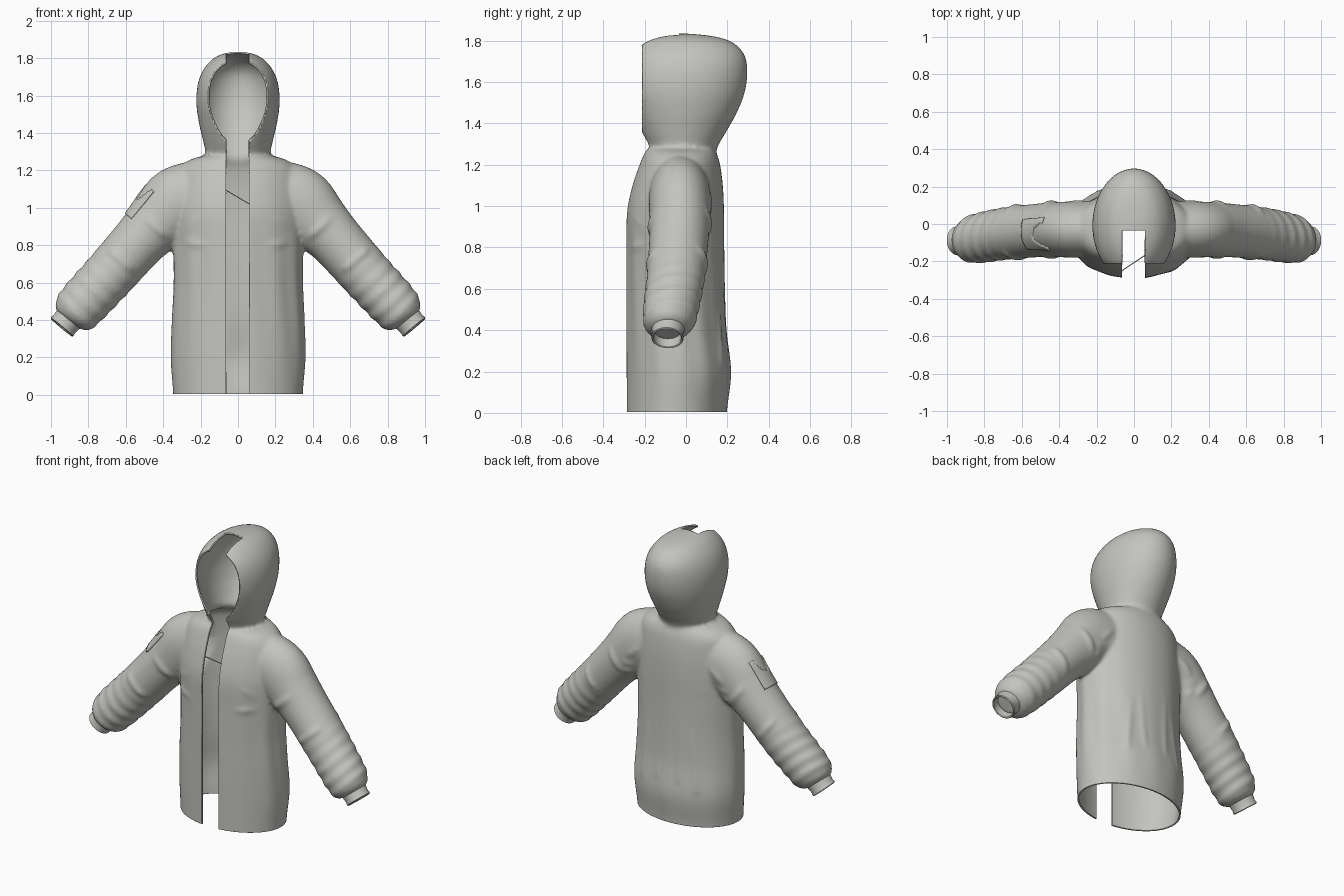
import bpy, bmesh, math
from mathutils import Vector, Matrix

cube = bpy.data.objects.get("Cube")
if cube:
    bpy.data.objects.remove(cube)

cloth = bpy.data.materials.new("warm_grey_cloth")
cloth.use_nodes = True
COLOR = (0.55, 0.55, 0.52, 1)
cloth.diffuse_color = COLOR
cloth.node_tree.nodes["Principled BSDF"].inputs["Base Color"].default_value = COLOR


def add_object(name, bm):
    me = bpy.data.meshes.new(name)
    bm.to_mesh(me)
    bm.free()
    ob = bpy.data.objects.new(name, me)
    bpy.context.scene.collection.objects.link(ob)
    me.materials.append(cloth)
    return ob


def smooth_keys(keys, steps):
    """Catmull-Rom interpolation of tuples."""
    out = []
    for i in range(len(keys) - 1):
        a, b, c, d = (keys[min(max(i + k, 0), len(keys) - 1)] for k in (-1, 0, 1, 2))
        for s in range(steps):
            t = s / steps
            out.append(tuple(q + t / 2 * (r - p + t * (2 * p - 5 * q + 4 * r - w + t * (3 * (q - r) + w - p)))
                             for p, q, r, w in zip(a, b, c, d)))
    return out + [keys[-1]]


def loft(bm, rings, cap=True):
    loops = [[bm.verts.new(p) for p in ring] for ring in rings]
    n = len(loops[0])
    for a, b in zip(loops, loops[1:]):
        for i in range(n):
            bm.faces.new((a[i], a[(i + 1) % n], b[(i + 1) % n], b[i]))
    if cap:
        bm.faces.new(loops[0][::-1])
        bm.faces.new(loops[-1])


def upright_rings(keys, folds=0.0):
    """Horizontal ellipses from (height, half width, front, back)."""
    rings = []
    for z, w, f, b in smooth_keys(keys, 6):
        ring = []
        for i in range(96):
            a = math.tau * i / 96
            fade = max(0, math.sin(math.pi * min(max(z, 0) / 1.1, 1)))
            k = 1 + folds * fade * math.sin(13 * a + 2 * z) * (0.6 + 0.4 * math.sin(a + 4 * z))
            ring.append((w * k * math.cos(a), (f + b) / 2 + (b - f) / 2 * k * math.sin(a), z))
        rings.append(ring)
    return rings


def sleeve_rings(side):
    """Tilted ellipses along the arm: (x, y, z, in-plane radius, depth radius)."""
    keys = [(.20, -.03, 1.04, .215, .15), (.32, -.03, 1.02, .20, .15), (.42, -.03, .93, .172, .147),
            (.52, -.035, .83, .148, .143), (.68, -.05, .65, .14, .14), (.80, -.07, .52, .136, .135),
            (.86, -.08, .455, .13, .128), (.895, -.085, .42, .11, .108), (.912, -.087, .40, .07, .07)]
    pts = smooth_keys(keys, 10)
    rings = []
    for i, (x, y, z, r, d) in enumerate(pts):
        p, q = pts[max(i - 1, 0)], pts[min(i + 1, len(pts) - 1)]
        t = Vector((q[0] - p[0], 0, q[2] - p[2])).normalized()
        if i < 4:
            t = Vector((1, 0, -.1)).normalized()
        up = Vector((-t.z, 0, t.x))
        ring = []
        for j in range(48):
            a = math.tau * j / 48
            gather = max(0, min(1, (x - .6) / .15)) * max(0, min(1, (.92 - x) / .06))
            k = 1 + .032 * gather * math.sin(x * 118 + 1.2 * math.sin(a))
            v = Vector((x, y, z)) + up * (r * k * math.cos(a)) + Vector((0, d * k * math.sin(a), 0))
            ring.append((side * v.x, v.y, v.z))
        rings.append(ring if side > 0 else ring[::-1])
    return rings


# Solid volumes of the torso, sleeves and hood, fused into one skin
bm = bmesh.new()
loft(bm, upright_rings([
    (-.05, .345, -.29, .195), (.03, .348, -.29, .2), (.2, .36, -.29, .217), (.4, .354, -.29, .195),
    (.6, .345, -.29, .188), (.8, .348, -.29, .185), (.97, .35, -.288, .184), (1.1, .335, -.262, .178),
    (1.2, .315, -.228, .165), (1.25, .27, -.208, .15), (1.275, .2, -.195, .14)], .011))
for s in (1, -1):
    loft(bm, sleeve_rings(s))
loft(bm, upright_rings([
    (1.2, .168, -.18, .14), (1.28, .17, -.185, .15), (1.36, .187, -.225, .195), (1.45, .208, -.265, .245),
    (1.55, .222, -.30, .284), (1.65, .217, -.305, .297), (1.73, .19, -.28, .283), (1.79, .142, -.22, .228),
    (1.82, .09, -.15, .14), (1.834, .03, -.08, .02)]))
bmesh.ops.recalc_face_normals(bm, faces=bm.faces)
jacket = add_object("jacket_shell", bm)
rm = jacket.modifiers.new("fuse", 'REMESH')
rm.mode, rm.voxel_size = 'VOXEL', .012
sm = jacket.modifiers.new("soften", 'SMOOTH')
sm.factor, sm.iterations = .5, 5
fused = bpy.data.meshes.new_from_object(jacket.evaluated_get(bpy.context.evaluated_depsgraph_get()))
jacket.modifiers.clear()

# Cloth creases around the armpits, shoulders and elbows: start, end, height
CREASES = [((.37, -.2, .85), (.2, -.27, .95), .013), ((.36, -.2, .82), (.17, -.27, .8), .012),
           ((.36, -.2, .9), (.27, -.25, 1.08), .01), ((.36, .1, .86), (.22, .17, .7), .012),
           ((.36, .12, .92), (.2, .17, .88), .01), ((.33, .12, .98), (.22, .17, 1.1), .012),
           ((.37, -.17, .83), (.5, -.17, .95), .011), ((.56, -.18, .66), (.72, -.16, .8), .012),
           ((.6, .1, .68), (.7, .07, .82), .011), ((.4, .12, .85), (.5, .11, 1.0), .011),
           ((.2, .18, .25), (.16, .18, .62), .01), ((.08, .2, .3), (.1, .2, .7), .008)]
bm = bmesh.new()
bm.from_mesh(fused)
bm.normal_update()
for v in bm.verts:
    p = Vector((abs(v.co.x), v.co.y, v.co.z))
    lift = 0
    for a, b, h in CREASES:
        a, b = Vector(a), Vector(b)
        t = max(0, min(1, (p - a).dot(b - a) / (b - a).length_squared))
        dist = (p - a.lerp(b, t)).length
        if dist < .08:
            lift += h * math.exp(-(dist / .022) ** 2) * math.sin(math.pi * (.15 + .8 * t))
    v.co += v.normal * lift


def slice_at(co, no, keep=lambda c: True):
    faces = [f for f in bm.faces if keep(f.calc_center_median())]
    geom = set(faces)
    for f in faces:
        geom.update(f.edges)
        geom.update(f.verts)
    bmesh.ops.bisect_plane(bm, geom=list(geom), plane_co=co, plane_no=no, dist=1e-5)


# Open the front, the face of the hood and the hem
slot = lambda c: -.09 < c.x < .09
slice_at((-.064, 0, 0), (1, 0, 0), slot)
slice_at((.06, 0, 0), (1, 0, 0), slot)
slice_at((0, -.035, 0), (0, 1, 0), slot)
slice_at((0, 0, .004), (0, 0, 1))
slice_at((0, -.212, 0), (0, 1, 0), lambda c: c.z > 1.26)


def opened(c):
    return (-.064 < c.x < .06 and c.y < -.035) or c.z < .004 or (c.z > 1.26 and c.y < -.212)


bmesh.ops.delete(bm, geom=[f for f in bm.faces if opened(f.calc_center_median())], context='FACES')
bm.to_mesh(jacket.data)
bm.free()
shell = jacket.modifiers.new("thickness", 'SOLIDIFY')
shell.thickness, shell.offset = .01, -1

# Knitted cuffs, open at the wrist
for s, name in ((1, "left_cuff"), (-1, "right_cuff")):
    bm = bmesh.new()
    axis = Vector((s * .62, -.05, -.74)).normalized()
    turn = Vector((0, 0, 1)).rotation_difference(axis).to_matrix()
    base = Vector((s * .89, -.086, .424))
    profile = [(0, .08), (.02, .08), (.062, .074), (.072, .078), (.08, .078), (.084, .073), (.08, .067), (0, .066)]
    loft(bm, [[base + turn @ Vector((r * math.cos(math.tau * i / 40), r * math.sin(math.tau * i / 40), h))
               for i in range(40)] for h, r in profile], cap=False)
    bmesh.ops.recalc_face_normals(bm, faces=bm.faces)
    add_object(name, bm)

# Flat pocket wrapped over the right sleeve
bm = bmesh.new()
bmesh.ops.create_grid(bm, x_segments=20, y_segments=20, size=.5)
out = Vector((-.7, -.25, .68)).normalized()
down = Vector((-.67, 0, -.74))
down = (down - out * down.dot(out)).normalized()
across = out.cross(down)
frame = Matrix((down * .19, across * .20, out)).transposed()
for v in bm.verts:
    v.co = Vector((-.54, -.055, 1.04)) + frame @ v.co
pocket = add_object("sleeve_pocket", bm)
wrap = pocket.modifiers.new("wrap", 'SHRINKWRAP')
wrap.target, wrap.wrap_mode, wrap.offset = jacket, 'ABOVE_SURFACE', .007
thick = pocket.modifiers.new("thickness", 'SOLIDIFY')
thick.thickness, thick.offset = .009, -1

# Thin cord across the open front
bm = bmesh.new()
a, b = Vector((-.066, -.25, 1.095)), Vector((.062, -.165, 1.02))
loft(bm, [[p + Vector((0, .003 * math.cos(k * math.pi / 3), .003 * math.sin(k * math.pi / 3)))
           for k in range(6)] for p in (a, b)])
bmesh.ops.recalc_face_normals(bm, faces=bm.faces)
add_object("front_cord", bm)

# Smooth shading with sharp cut edges
for ob in bpy.context.scene.objects:
    if ob.type == 'MESH':
        bpy.ops.object.select_all(action='DESELECT')
        ob.select_set(True)
        bpy.context.view_layer.objects.active = ob
        bpy.ops.object.shade_smooth_by_angle(angle=math.radians(40))
